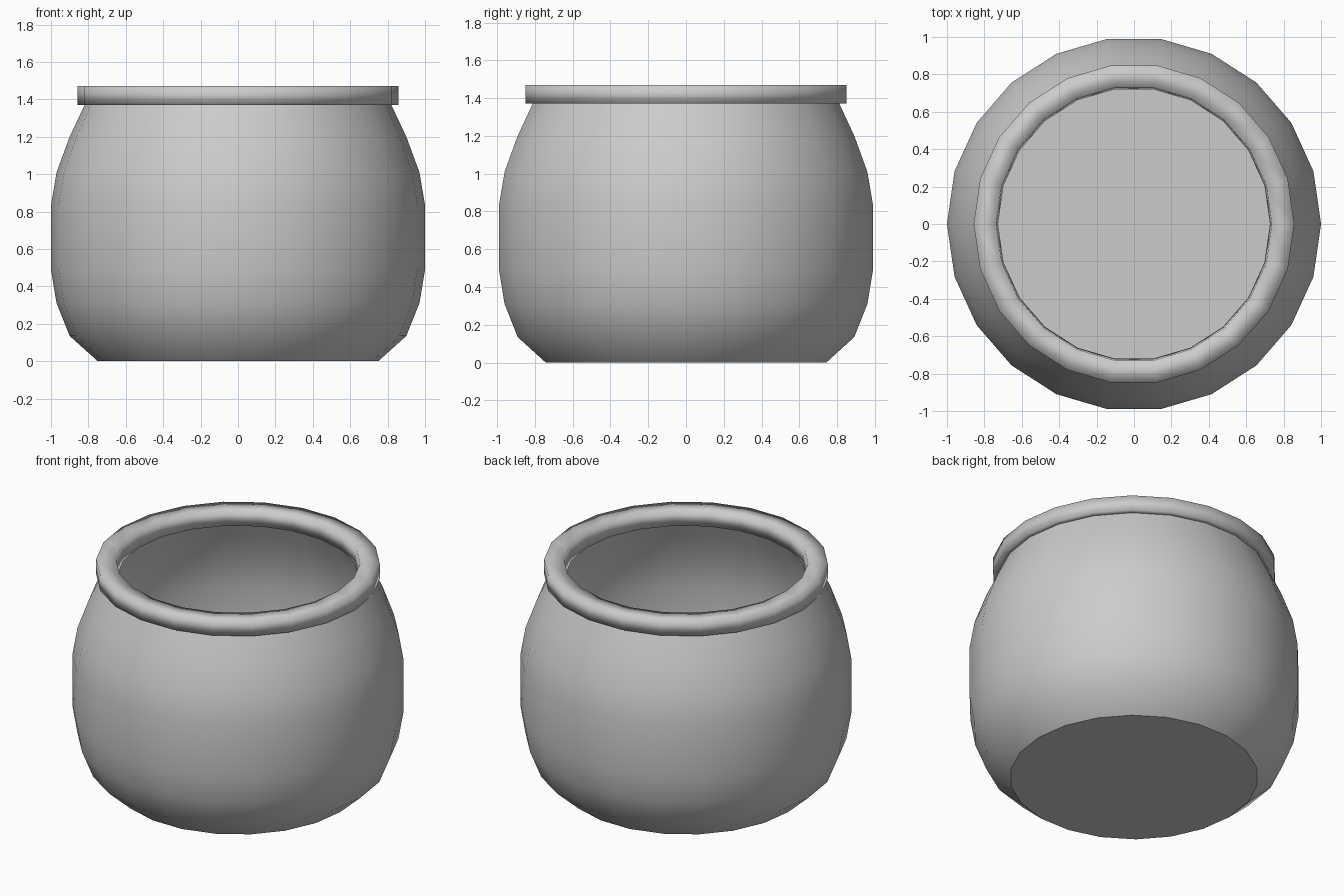
import bpy, bmesh
from math import cos, sin, tau

if "Cube" in bpy.data.objects:
    bpy.data.objects.remove(bpy.data.objects["Cube"])

SIDES = 22


def lathe(name, profile, closed=False, floor=False):
    """Revolve (radius, z) points about the z axis."""
    bm = bmesh.new()
    rings = [[bm.verts.new((r * cos(tau * i / SIDES), r * sin(tau * i / SIDES), z))
              for i in range(SIDES)] for r, z in profile]
    pairs = list(zip(rings, rings[1:]))
    if closed:
        pairs.append((rings[-1], rings[0]))
    for a, b in pairs:
        for i in range(SIDES):
            j = (i + 1) % SIDES
            bm.faces.new((a[i], a[j], b[j], b[i])).smooth = True
    if floor:
        base = bm.faces.new(rings[0][::-1])
        for e in base.edges:
            e.smooth = False
    mesh = bpy.data.meshes.new(name)
    bm.to_mesh(mesh)
    bm.free()
    obj = bpy.data.objects.new(name, mesh)
    bpy.context.collection.objects.link(obj)
    return obj


# Thin-walled round body with a flat base
lathe("pot_body", [(0.75, 0), (0.90, 0.135), (0.97, 0.31), (1.0, 0.49),
                   (1.0, 0.835), (0.97, 1.01), (0.90, 1.20), (0.82, 1.37)], floor=True)

# Thick rolled rim, softly shaded
lathe("pot_rim", [(0.82, 1.37), (0.857, 1.37), (0.857, 1.47),
                  (0.737, 1.47), (0.727, 1.37)], closed=True)
